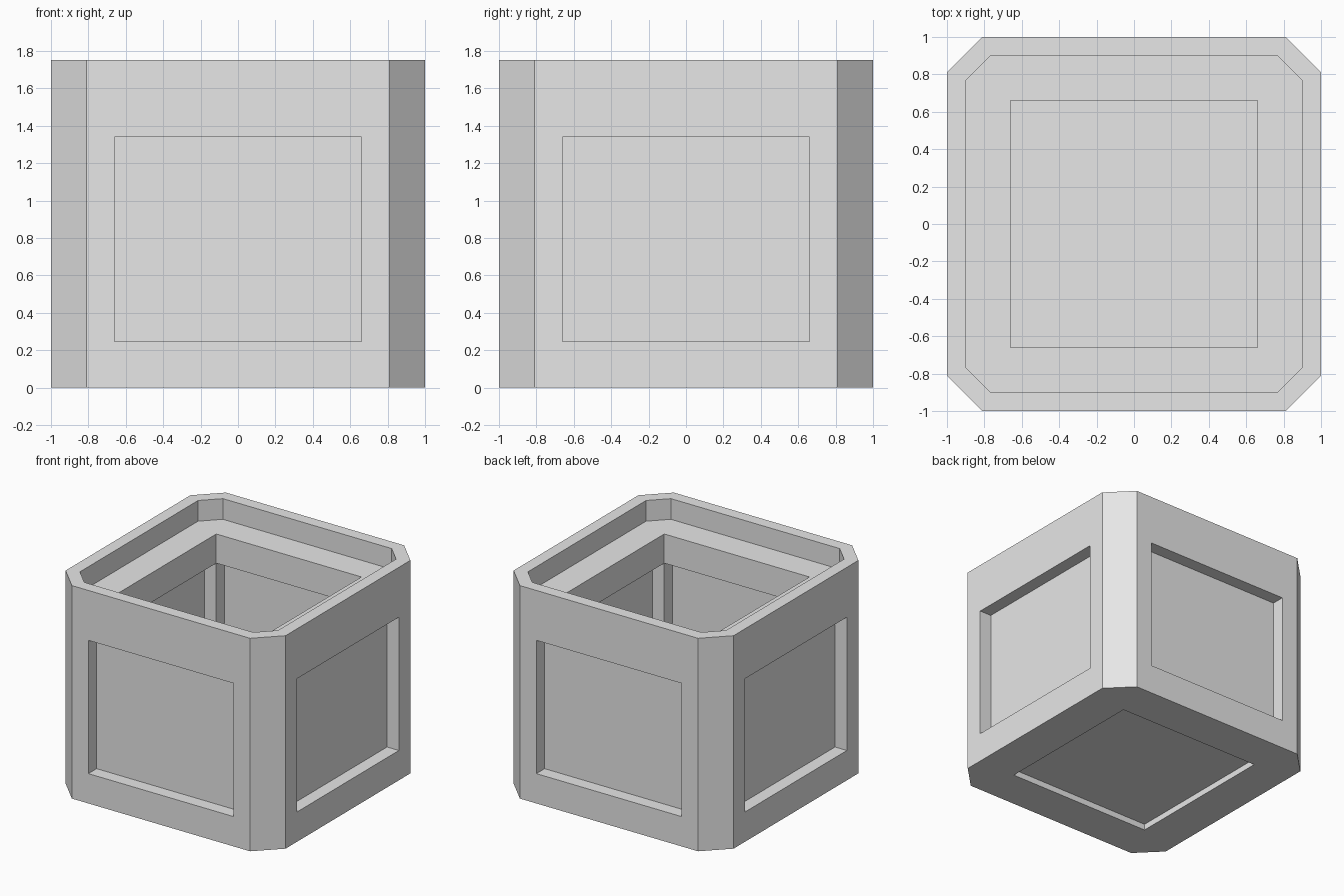
import bpy, bmesh

if "Cube" in bpy.data.objects:
    bpy.data.objects.remove(bpy.data.objects["Cube"])

grey = bpy.data.materials.new("light_grey")
grey.diffuse_color = (0.8, 0.8, 0.8, 1)
grey.use_nodes = True
grey.node_tree.nodes["Principled BSDF"].inputs["Base Color"].default_value = grey.diffuse_color

HEIGHT, LEDGE = 1.75, 1.58      # overall height, ledge inside the rim
HOLE = 0.66                     # half width of every square opening
WIN_LO, WIN_HI = 0.245, 1.34    # bottom and top of the side openings
OUT, IN = 0.893, 0.767          # outer and inner face of the side panels


def prism(name, profile, z0, z1):
    """Extrude a flat outline from z0 to z1."""
    bm = bmesh.new()
    face = bm.faces.new([bm.verts.new((x, y, z0)) for x, y in profile])
    ext = bmesh.ops.extrude_face_region(bm, geom=[face])
    for v in ext["geom"]:
        if isinstance(v, bmesh.types.BMVert):
            v.co.z = z1
    bmesh.ops.recalc_face_normals(bm, faces=bm.faces[:])
    mesh = bpy.data.meshes.new(name)
    bm.to_mesh(mesh)
    bm.free()
    mesh.materials.append(grey)
    obj = bpy.data.objects.new(name, mesh)
    bpy.context.collection.objects.link(obj)
    return obj


def octagon(a, c):
    """Square of half width a, corners cut so straight sides end at c."""
    return [(a, -c), (a, c), (c, a), (-c, a), (-a, c), (-a, -c), (-c, -a), (c, -a)]


def box(name, x0, x1, y0, y1, z0, z1):
    return prism(name, [(x0, y0), (x1, y0), (x1, y1), (x0, y1)], z0, z1)


# Frame: chamfered block with a rim recess and an open tunnel along each axis
frame = prism("frame", octagon(1, 0.81), 0, HEIGHT)
cutters = [
    prism("rim_cutter", octagon(0.9, 0.767), LEDGE, 2.5),
    box("vertical_cutter", -HOLE, HOLE, -HOLE, HOLE, -0.5, 2.2),
    box("side_cutter", -1.5, 1.5, -HOLE, HOLE, WIN_LO, WIN_HI),
    box("front_cutter", -HOLE, HOLE, -1.5, 1.5, WIN_LO, WIN_HI),
]
for cutter in cutters:
    cutter.hide_render = True
    mod = frame.modifiers.new(cutter.name, 'BOOLEAN')
    mod.operation, mod.solver, mod.object = 'DIFFERENCE', 'EXACT', cutter

# Bake the cuts and drop the cutters
bpy.context.view_layer.update()
baked = bpy.data.meshes.new_from_object(
    frame.evaluated_get(bpy.context.evaluated_depsgraph_get()))
frame.modifiers.clear()
frame.data = baked
for cutter in cutters:
    bpy.data.objects.remove(cutter)

# Thin panels closing the four side openings, edges seated in the frame
E = HOLE + 0.01
Z0, Z1 = WIN_LO - 0.01, WIN_HI + 0.01
box("front_panel", -E, E, -OUT, -IN, Z0, Z1)
box("back_panel", -E, E, IN, OUT, Z0, Z1)
box("left_panel", -OUT, -IN, -E, E, Z0, Z1)
box("right_panel", IN, OUT, -E, E, Z0, Z1)

# Floor panel, slightly recessed from below
box("floor_panel", -E, E, -E, E, 0.05, 0.19)
